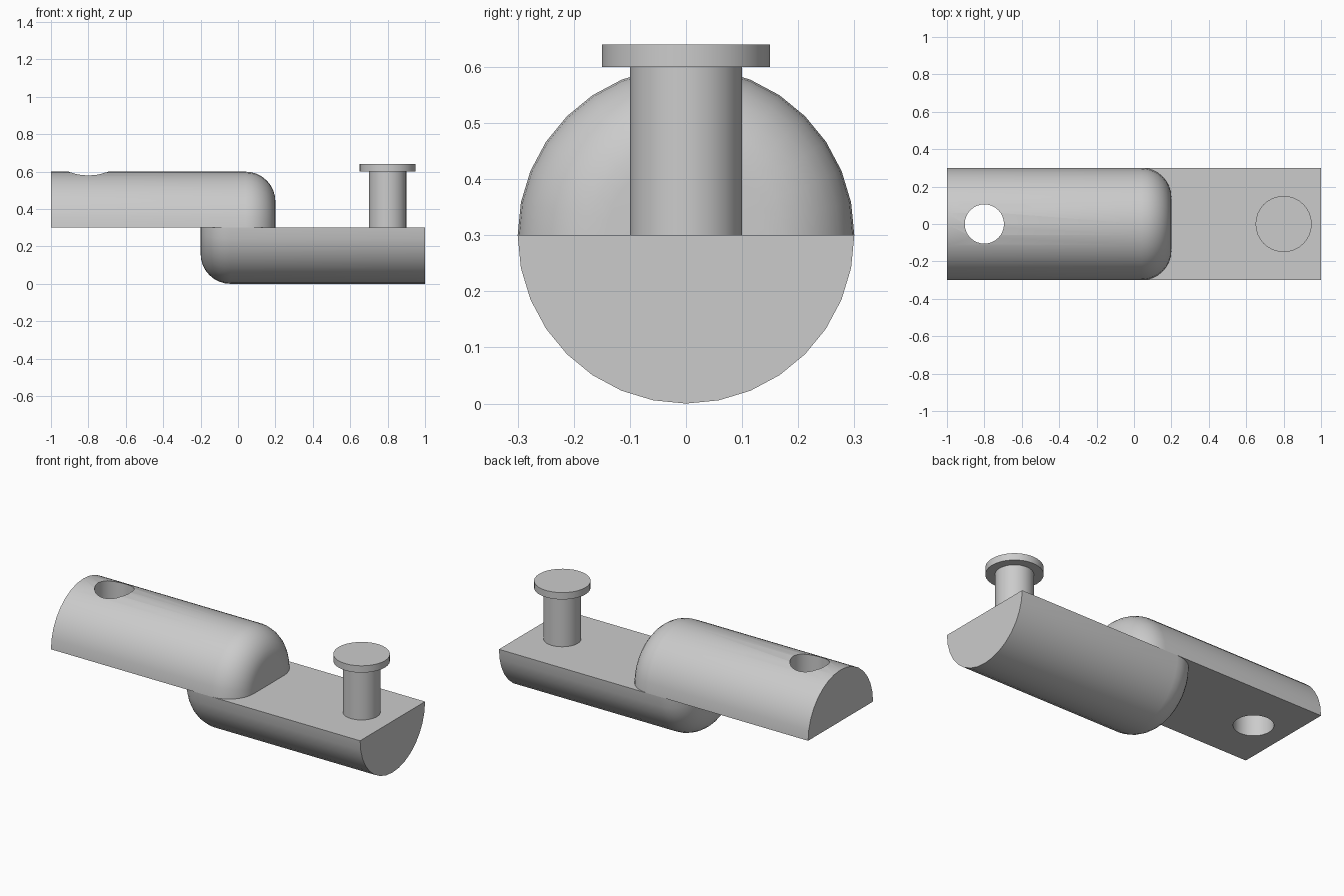
import bpy
import bmesh
from math import pi, sin, cos
from mathutils import Vector

cube = bpy.data.objects.get("Cube")
if cube:
    bpy.data.objects.remove(cube, do_unlink=True)

RADIUS = 0.3      # rod radius, also the height of the flat mating plane
FILLET = 0.16     # rounding of the inner rod ends
TIP = 0.2         # how far each half overlaps past the middle

grey = bpy.data.materials.new("plain grey")
grey.use_nodes = True
colour = (0.6, 0.6, 0.6, 1)
grey.diffuse_color = colour
grey.node_tree.nodes["Principled BSDF"].inputs["Base Color"].default_value = colour


def finish(obj):
    """Give the part its colour and smooth its curved faces."""
    obj.data.materials.clear()
    obj.data.materials.append(grey)
    bpy.ops.object.select_all(action='DESELECT')
    obj.select_set(True)
    bpy.context.view_layer.objects.active = obj
    bpy.ops.object.shade_smooth_by_angle(angle=pi / 6)


def half_rod(name, side):
    """Half cylinder with a rounded tip; side 1 is the upper half, -1 the lower."""
    profile = [(-1, 0), (-1, RADIUS)]
    for i in range(9):
        a = pi / 2 * i / 8
        profile.append((TIP - FILLET + FILLET * sin(a),
                        RADIUS - FILLET + FILLET * cos(a)))
    profile.append((TIP, 0))
    bm = bmesh.new()
    verts = [bm.verts.new((side * x, r, 0)) for x, r in profile]
    edges = [bm.edges.new(pair) for pair in zip(verts, verts[1:])]
    bmesh.ops.spin(bm, geom=verts + edges, cent=(0, 0, 0), axis=(1, 0, 0),
                   angle=side * pi, steps=16)
    bmesh.ops.remove_doubles(bm, verts=bm.verts, dist=1e-5)
    bmesh.ops.holes_fill(bm, edges=[e for e in bm.edges if e.is_boundary], sides=0)
    bmesh.ops.recalc_face_normals(bm, faces=bm.faces)
    bmesh.ops.translate(bm, verts=bm.verts, vec=Vector((0, 0, RADIUS)))
    mesh = bpy.data.meshes.new(name)
    bm.to_mesh(mesh)
    bm.free()
    obj = bpy.data.objects.new(name, mesh)
    bpy.context.collection.objects.link(obj)
    return obj


def cylinder(name, x, radius, bottom, top):
    bpy.ops.mesh.primitive_cylinder_add(vertices=32, radius=radius, depth=top - bottom,
                                        location=(x, 0, (bottom + top) / 2))
    obj = bpy.context.object
    obj.name = name
    return obj


# Upper half with its pin hole
upper = half_rod("upper_half_rod", 1)
cutter = cylinder("hole_cutter", -0.8, 0.105, 0.1, 0.8)
cutter.hide_render = True
hole = upper.modifiers.new("pin hole", 'BOOLEAN')
hole.operation = 'DIFFERENCE'
hole.solver = 'EXACT'
hole.object = cutter
bpy.context.view_layer.objects.active = upper
bpy.ops.object.modifier_apply(modifier=hole.name)
bpy.data.objects.remove(cutter, do_unlink=True)
finish(upper)

# Lower half with its headed pin
finish(half_rod("lower_half_rod", -1))
finish(cylinder("pin_shaft", 0.8, 0.1, RADIUS, 0.6))
finish(cylinder("pin_head", 0.8, 0.15, 0.6, 0.64))
